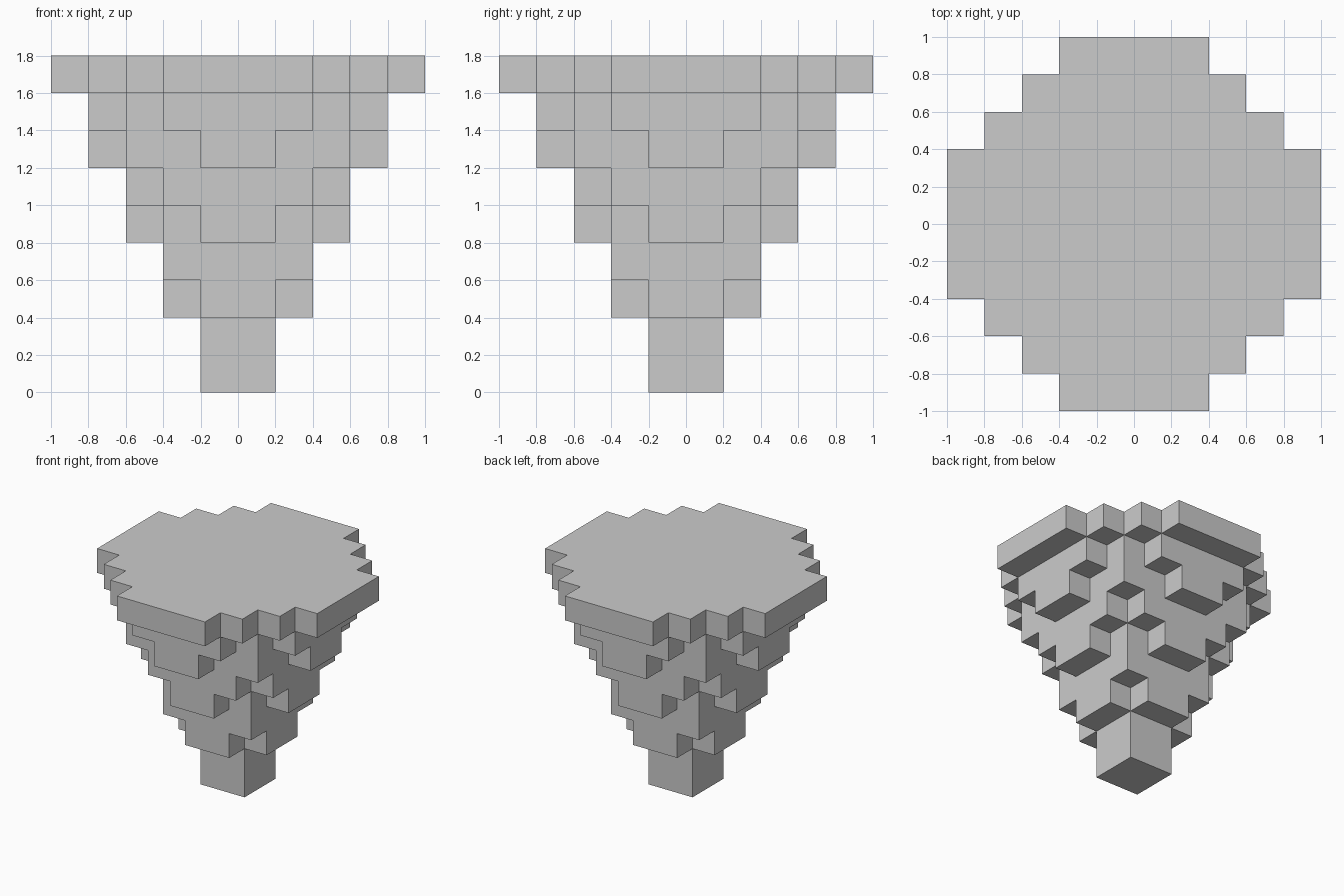
import bpy, bmesh, math

if "Cube" in bpy.data.objects:
    bpy.data.objects.remove(bpy.data.objects["Cube"])

CELL = 0.2      # edge of one block
LAYERS = 9
HALF = 5        # blocks from centre to rim

grey = bpy.data.materials.new("light grey")
grey.diffuse_color = (0.6, 0.6, 0.6, 1)
grey.use_nodes = True
grey.node_tree.nodes["Principled BSDF"].inputs["Base Color"].default_value = grey.diffuse_color


def filled(i, j, k):
    """Is the block inside an upside-down cone?"""
    return 0 <= k < LAYERS and math.hypot(i + 0.5, j + 0.5) < 0.8 + 0.495 * k


# Stepped cone: keep only the outward sides of the blocks
bm = bmesh.new()
for k in range(LAYERS):
    for i in range(-HALF, HALF):
        for j in range(-HALF, HALF):
            if not filled(i, j, k):
                continue
            for axis in range(3):
                for side in (0, 1):
                    near = [i, j, k]
                    near[axis] += 2 * side - 1
                    if filled(*near):
                        continue
                    u, v = (axis + 1) % 3, (axis + 2) % 3
                    ring = [(0, 0), (1, 0), (1, 1), (0, 1)]
                    if side == 0:
                        ring.reverse()
                    verts = []
                    for a, b in ring:
                        p = [i, j, k]
                        p[axis] += side
                        p[u] += a
                        p[v] += b
                        verts.append(bm.verts.new([c * CELL for c in p]))
                    bm.faces.new(verts)

# Weld the sides and merge coplanar faces
bmesh.ops.remove_doubles(bm, verts=bm.verts, dist=0.001)
bmesh.ops.dissolve_limit(bm, angle_limit=0.01, verts=bm.verts, edges=bm.edges)

mesh = bpy.data.meshes.new("stepped_cone")
bm.to_mesh(mesh)
bm.free()
mesh.materials.append(grey)
cone = bpy.data.objects.new("stepped_cone", mesh)
bpy.context.collection.objects.link(cone)
